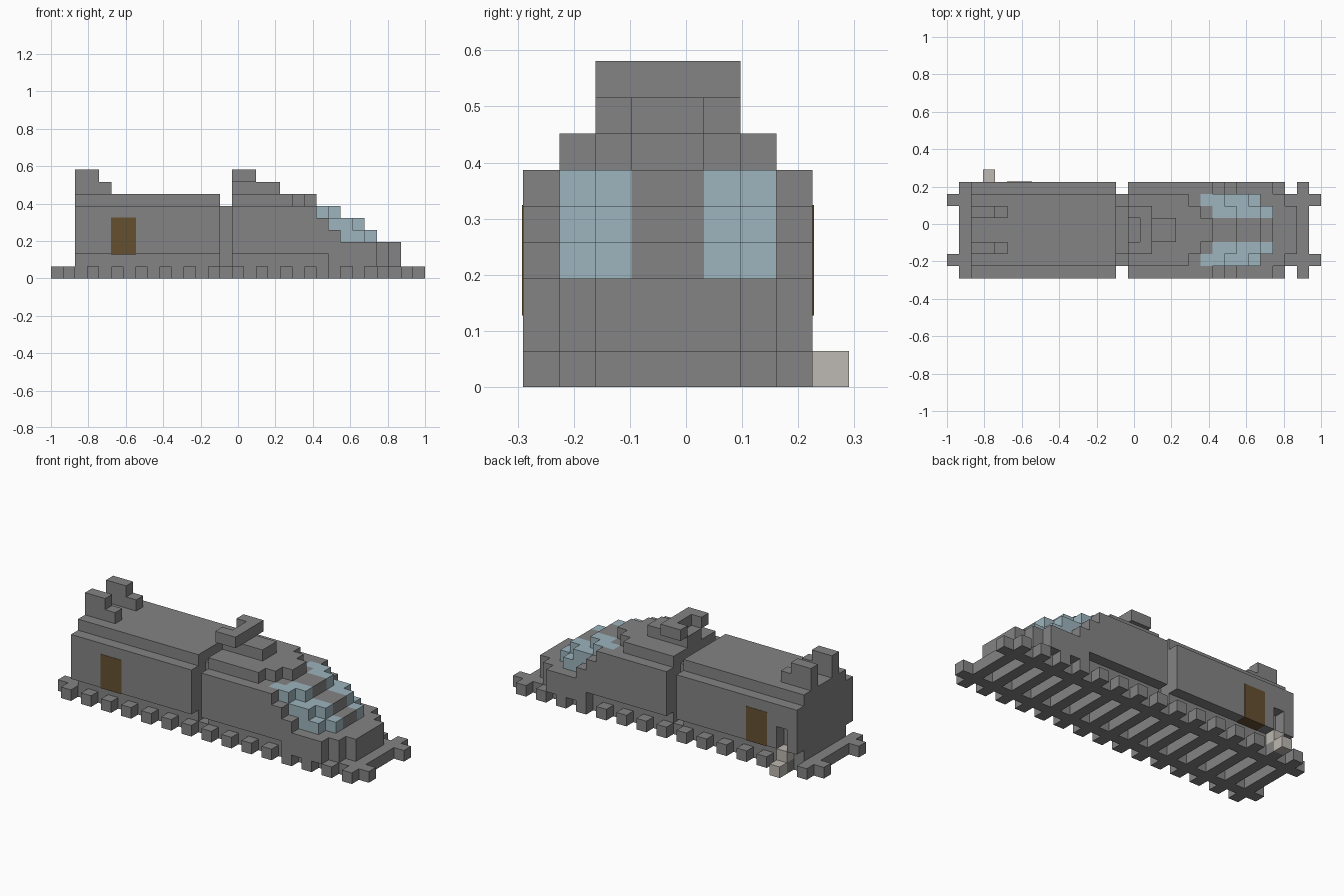
import bpy, bmesh
from mathutils import Matrix, Vector

cube = bpy.data.objects.get("Cube")
if cube:
    bpy.data.objects.remove(cube)

U = 2 / 31                                # one block
ORIGIN = Vector((-1, -4.5 * U, 0))


def material(name, rgb):
    m = bpy.data.materials.new(name)
    m.use_nodes = True
    col = (*rgb, 1)
    m.diffuse_color = col
    m.node_tree.nodes["Principled BSDF"].inputs["Base Color"].default_value = col
    return m


GREY = material("stone_grey", (0.23, 0.23, 0.23))
BLUE = material("window_blue", (0.34, 0.46, 0.51))
BROWN = material("door_brown", (0.13, 0.08, 0.03))
BEIGE = material("step_beige", (0.51, 0.485, 0.445))


def add_box(bm, i, j, k, slot=0, grow=0.0):
    """Box over block ranges i (x), j (y), k (z)."""
    lo = ORIGIN + Vector((i[0], j[0], k[0])) * U - Vector((grow,) * 3)
    hi = ORIGIN + Vector((i[1], j[1], k[1])) * U + Vector((grow,) * 3)
    mat = Matrix.Translation((lo + hi) / 2) @ Matrix.Diagonal((*(hi - lo), 1))
    verts = bmesh.ops.create_cube(bm, size=1, matrix=mat)["verts"]
    for f in {f for v in verts for f in v.link_faces}:
        f.material_index = slot


def part(name, boxes, mats=(GREY,), grow=0.0):
    """One object from a list of (i, j, k[, slot]) boxes."""
    bm = bmesh.new()
    for b in boxes:
        add_box(bm, *b, grow=grow)
    mesh = bpy.data.meshes.new(name)
    bm.to_mesh(mesh)
    bm.free()
    for m in mats:
        mesh.materials.append(m)
    ob = bpy.data.objects.new(name, mesh)
    bpy.context.collection.objects.link(ob)
    return ob


def mirrored(j0, j1):
    """A lengthwise band and its twin across the body centre line."""
    return [(j0, j1), (8 - j1, 8 - j0)]


# Track
part("rails", [((0, 31), j, (0, 1)) for j in mirrored(1, 2)])
part("sleepers", [((i, i + 1), (0, 8), (0, 1)) for i in range(1, 30, 2)])

# Rear carriage with a small doorway cut in its back side
rear = part("rear_carriage", [((2, 14), (0, 8), (2, 6))])
cutter = part("doorway_cutter", [((3, 4), (7, 9), (1, 4))])
cutter.hide_render = True
cutter.hide_viewport = True
cutter.display_type = 'WIRE'
cut = rear.modifiers.new("doorway", 'BOOLEAN')
cut.operation = 'DIFFERENCE'
cut.solver = 'EXACT'
cut.object = cutter
part("rear_roof", [((2, 14), (1, 7), (6, 7))])
part("rear_underframe", [((2, 14), (1, 7), (1, 2))])
part("coupling", [((14, 15), (2, 6), (1, 6))])

# Doors and steps
part("doors", [((5, 7), j, (2, 5)) for j in mirrored(0, 1)], (BROWN,), 0.002)
part("entry_steps", [((3, 4), (8, 9), (0, 1)), ((3, 4), (7, 8), (1, 2))], (BEIGE,))


def stepped_layer(name, k, ends, start=15, glass=None):
    """Layer whose nose steps back from the centre to the sides;
    glass gives where the window starts in bands one and two."""
    boxes = []
    for band, end in enumerate(ends):
        if end is None:
            continue
        split = glass[band - 1] if glass and band in (1, 2) else end
        spans = [(3, 5)] if band == 3 else mirrored(band, band + 1)
        for j in spans:
            boxes.append(((start, split), j, (k, k + 1), 0))
            if split < end:
                boxes.append(((split, end), j, (k, k + 1), 1))
    return part(name, boxes, (GREY, BLUE))


# Front carriage, bottom to top (ends listed from side to centre)
stepped_layer("front_underframe", 1, (None, 28, 29, 29))
part("nose_skirt", [((23, 27), j, (1, 2)) for j in mirrored(0, 1)])
stepped_layer("front_lower_body", 2, (27, 28, 29, 29))
stepped_layer("lower_window_layer", 3, (24, 26, 27, 27), glass=(24, 25))
stepped_layer("middle_window_layer", 4, (23, 25, 26, 26), glass=(23, 24))
stepped_layer("upper_window_layer", 5, (22, 23, 24, 24), glass=(21, 22))
stepped_layer("front_roof", 6, (None, 20, 21, 22))

# Roof fittings
part("rear_roof_fins",
     [(i, j, k) for j in mirrored(2, 3)
      for i, k in (((2, 5), (7, 8)), ((2, 4), (8, 9)))])
part("roof_arm", [((15, 19), (3, 5), (7, 8))])
part("roof_fork", [((16, 17), (2, 6), (8, 9))]
     + [((15, 16), j, (8, 9)) for j in mirrored(2, 3)])
